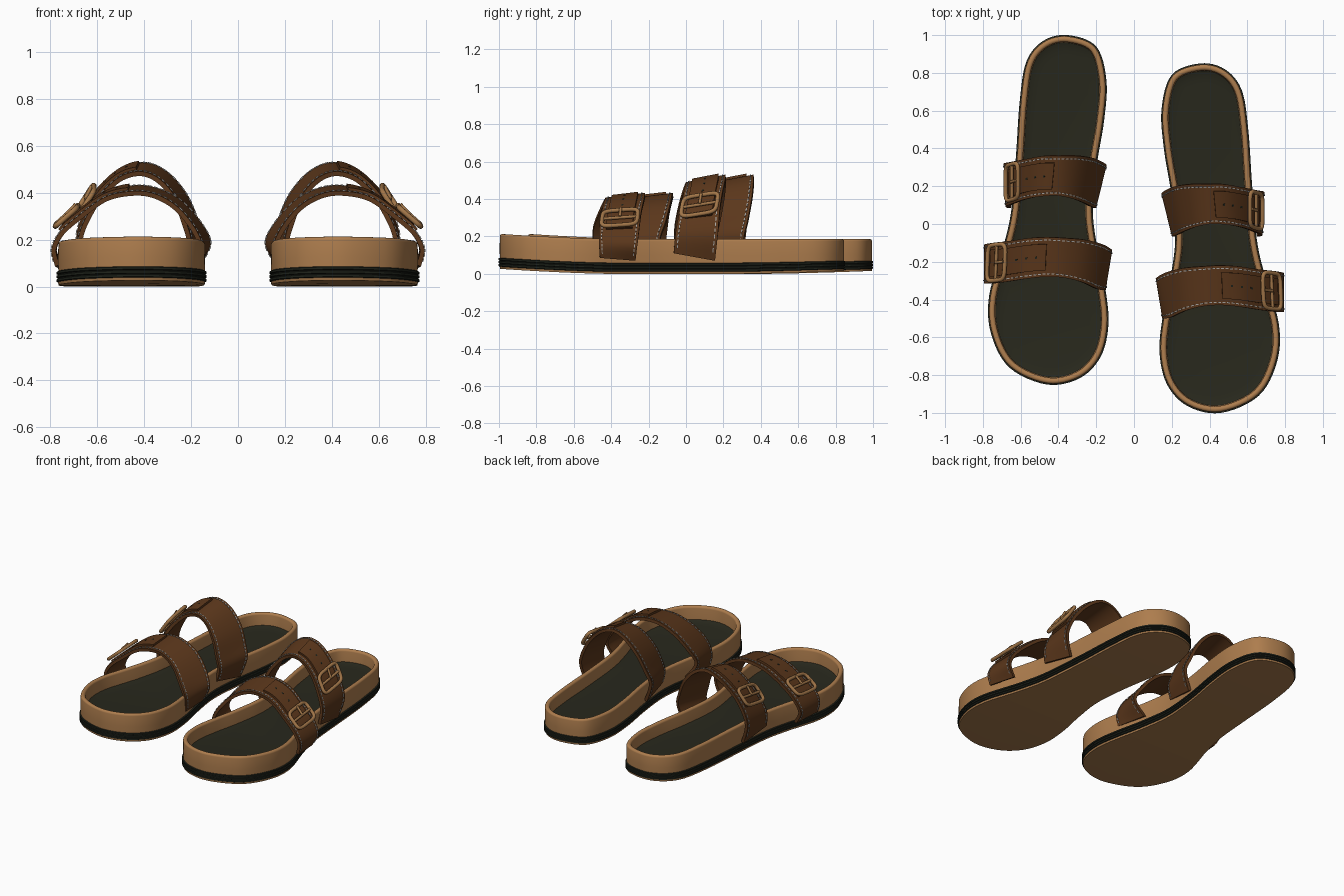
import bpy
import bmesh
import math
from mathutils import Vector

cube = bpy.data.objects.get("Cube")
if cube:
    bpy.data.objects.remove(cube, do_unlink=True)


def material(name, rgb):
    mat = bpy.data.materials.new(name)
    mat.use_nodes = True
    mat.diffuse_color = (*rgb, 1)
    shader = mat.node_tree.nodes["Principled BSDF"]
    shader.inputs["Base Color"].default_value = (*rgb, 1)
    shader.inputs["Roughness"].default_value = 0.7
    return mat


CORK = material("tan cork", (0.42, 0.205, 0.075))
LEATHER = material("brown leather", (0.105, 0.038, 0.011))
FOOTBED = material("dark olive lining", (0.021, 0.021, 0.012))
RUBBER = material("black rubber", (0.014, 0.017, 0.011))
TREAD = material("brown tread", (0.39, 0.195, 0.072))
BRASS = material("aged brass", (0.36, 0.18, 0.065))
THREAD = material("grey thread", (0.40, 0.39, 0.37))

RIGHT_SHIFT = 0.15   # the right sandal stands a little further back


def finish(name, bm, mat):
    """Make the left part and its mirrored right twin."""
    bmesh.ops.recalc_face_normals(bm, faces=bm.faces)
    for side in ("left", "right"):
        if side == "right":
            for v in bm.verts:
                v.co.x = -v.co.x
                v.co.y += RIGHT_SHIFT
            bmesh.ops.reverse_faces(bm, faces=bm.faces)
        mesh = bpy.data.meshes.new(f"{side}_{name}")
        bm.to_mesh(mesh)
        mesh.materials.append(mat)
        obj = bpy.data.objects.new(f"{side}_{name}", mesh)
        bpy.context.collection.objects.link(obj)
        bpy.ops.object.select_all(action="DESELECT")
        obj.select_set(True)
        bpy.context.view_layer.objects.active = obj
        bpy.ops.object.shade_smooth_by_angle(angle=math.radians(40))
    bm.free()


def spline(p0, p1, p2, p3, t):
    return 0.5 * (2 * p1 + (p2 - p0) * t + (2 * p0 - 5 * p1 + 4 * p2 - p3) * t * t
                  + (3 * p1 - p0 - 3 * p2 + p3) * t ** 3)


# ---- Sole: one foot outline, lofted through (inset, height) rings ----
OUTLINE = [Vector(p) for p in (
    (.35, .85), (.48, .82), (.57, .71), (.605, .50), (.625, .21), (.65, -.08),
    (.692, -.27), (.767, -.53), (.757, -.73), (.66, -.91), (.46, -1), (.285, -.965),
    (.175, -.85), (.135, -.68), (.152, -.49), (.192, -.29), (.218, -.08),
    (.197, .16), (.158, .40), (.146, .61), (.20, .79))]
N = len(OUTLINE)
FOOT = [spline(OUTLINE[i - 1], OUTLINE[i], OUTLINE[(i + 1) % N], OUTLINE[(i + 2) % N], k / 6)
        for i in range(N) for k in range(6)]


def inset_foot(d):
    pts = []
    for i, p in enumerate(FOOT):
        t = (FOOT[(i + 1) % len(FOOT)] - FOOT[i - 1]).normalized()
        pts.append(p + Vector((t.y, -t.x)) * d)
    return pts


def lift(y, z):
    """Toe and heel curl up slightly from the ground."""
    toe = max(0, (-y - 0.4) / 0.6) ** 1.5 * 0.027
    heel = max(0, (y - 0.25) / 0.6) ** 1.5 * 0.016 * max(0, 1 - z / 0.19)
    return z + toe + heel


def loft(name, rings, mat, cap_start=False, cap_end=False):
    bm = bmesh.new()
    loops = [[bm.verts.new((p.x, p.y, lift(p.y, z))) for p in inset_foot(d)] for d, z in rings]
    n = len(FOOT)
    for a, b in zip(loops, loops[1:]):
        for i in range(n):
            j = (i + 1) % n
            bm.faces.new((a[i], a[j], b[j], b[i]))
    caps = [bm.faces.new(loop) for loop, on in ((loops[0], cap_start), (loops[-1], cap_end)) if on]
    bmesh.ops.recalc_face_normals(bm, faces=bm.faces)
    bmesh.ops.triangulate(bm, faces=caps)
    finish(name, bm, mat)


loft("tread", [(.008, 0), (.006, .012), (.05, .013)], TREAD, cap_start=True)
ribs = [(.05, .012)]
for k in range(3):
    z = .012 + .016 * k
    ribs += [(.006, z), (0, z + .003), (0, z + .012), (.006, z + .015)]
loft("outsole", ribs + [(.05, .06)], RUBBER)
rounded_rim = [(.022 - .015 * math.cos(a), .173 + .014 * math.sin(a))
               for a in (math.pi * k / 8 for k in range(9))]
loft("midsole", [(.05, .058), (.007, .059), (.006, .10)] + rounded_rim + [(.041, .08)], CORK)
loft("footbed", [(.034, .102), (.05, .096), (.075, .092), (.10, .09)], FOOTBED, cap_end=True)

# ---- Straps: front and back edge paths, from the inner to the outer side ----
FRONT = ([(.155, -.49, .085), (.15, -.50, .17), (.19, -.495, .26), (.27, -.46, .35),
          (.37, -.435, .40), (.47, -.43, .405), (.57, -.44, .38), (.67, -.455, .31),
          (.757, -.465, .235), (.795, -.465, .16), (.78, -.46, .085)],
         [(.18, -.27, .07), (.115, -.29, .18), (.16, -.26, .28), (.25, -.235, .375),
          (.36, -.225, .425), (.46, -.22, .43), (.56, -.225, .40), (.66, -.24, .33),
          (.75, -.25, .245), (.793, -.26, .155), (.75, -.27, .07)])
REAR = ([(.22, -.065, .11), (.20, -.065, .19), (.22, -.06, .27), (.26, -.04, .37),
         (.33, -.015, .455), (.41, 0, .49), (.50, -.005, .47), (.58, -.02, .40),
         (.64, -.04, .31), (.68, -.057, .21), (.67, -.065, .11)],
        [(.19, .15, .07), (.145, .16, .20), (.17, .18, .29), (.22, .20, .40),
         (.30, .21, .49), (.39, .21, .53), (.48, .21, .51), (.57, .195, .44),
         (.645, .18, .34), (.69, .17, .21), (.65, .155, .07)])


def edge_point(path, u):
    last = len(path) - 1
    s = min(max(u, 0), 1) * last
    i = min(int(s), last - 1)
    ctrl = [Vector(path[min(max(i + k, 0), last)]) for k in (-1, 0, 1, 2)]
    return spline(*ctrl, s - i)


def surface(strap, u, v):
    """Point, along, across and outward directions on a strap."""
    a, b = (edge_point(p, u) for p in strap)
    lo, hi = max(u - .01, 0), min(u + .01, 1)
    along = sum(((edge_point(p, hi) - edge_point(p, lo)) for p in strap), Vector()).normalized()
    across = (b - a).normalized()
    return a.lerp(b, v), along, across, along.cross(across).normalized()


def slab(bm, strap, u0, u1, v0, v1, low, high, nu=1, nv=1):
    """Closed piece that follows the strap between two heights above it."""
    def sheet(h):
        rows = []
        for i in range(nu + 1):
            row = []
            for j in range(nv + 1):
                p, _, _, n = surface(strap, u0 + (u1 - u0) * i / nu, v0 + (v1 - v0) * j / nv)
                row.append(bm.verts.new(p + n * h))
            rows.append(row)
        return rows
    bottom, top = sheet(low), sheet(high)
    for s in (bottom, top):
        for i in range(nu):
            for j in range(nv):
                bm.faces.new((s[i][j], s[i + 1][j], s[i + 1][j + 1], s[i][j + 1]))

    def rim(s):
        return (s[0] + [r[-1] for r in s[1:]] + s[-1][-2::-1] + [r[0] for r in s[-2:0:-1]])
    lower, upper = rim(bottom), rim(top)
    for i in range(len(lower)):
        bm.faces.new((lower[i - 1], lower[i], upper[i], upper[i - 1]))


def tube(bm, pts, radius, up, closed=False, sides=10):
    n, loops = len(pts), []
    for i, p in enumerate(pts):
        ahead = pts[(i + 1) % n] if closed else pts[min(i + 1, n - 1)]
        behind = pts[i - 1] if closed else pts[max(i - 1, 0)]
        side = (ahead - behind).normalized().cross(up).normalized()
        angles = [math.tau * k / sides for k in range(sides)]
        loops.append([bm.verts.new(p + (side * math.cos(a) + up * math.sin(a)) * radius)
                      for a in angles])
    for i in range(n if closed else n - 1):
        a, b = loops[i], loops[(i + 1) % n]
        for k in range(sides):
            bm.faces.new((a[k - 1], a[k], b[k], b[k - 1]))
    if not closed:
        bm.faces.new(loops[0])
        bm.faces.new(loops[-1])


def make_strap(label, strap, tongue_start, buckle_u):
    # leather band
    bm = bmesh.new()
    slab(bm, strap, 0, 1, 0, 1, -.02, 0, 50, 4)
    finish(f"{label}_strap", bm, LEATHER)

    # overlapping tongue that runs into the buckle
    bm = bmesh.new()
    slab(bm, strap, tongue_start, buckle_u + .05, .17, .83, -.002, .013, 18, 3)
    finish(f"{label}_strap_tongue", bm, LEATHER)

    # punched holes
    bm = bmesh.new()
    for k in (1, 2, 3):
        u = tongue_start + .05 * k
        slab(bm, strap, u - .005, u + .005, .475, .525, .011, .0145)
    finish(f"{label}_strap_holes", bm, RUBBER)

    # dashed stitching along both edges
    bm = bmesh.new()
    for v in (.06, .915):
        for k in range(40):
            u = .03 + .94 * k / 40
            slab(bm, strap, u, u + .015, v, v + .025, -.001, .004)
    finish(f"{label}_strap_stitching", bm, THREAD)

    # buckle frame, centre bar and prong
    p, along, across, up = surface(strap, buckle_u, .5)
    p = p + up * .027
    half_long, half_wide = .062, .095

    def squircle(c):
        return math.copysign(abs(c) ** .4, c)
    frame = [p + along * half_long * squircle(math.cos(a)) + across * half_wide * squircle(math.sin(a))
             for a in (math.tau * (k + .5) / 48 for k in range(48))]
    bm = bmesh.new()
    tube(bm, frame, .0115, up, closed=True)
    tube(bm, [p - across * half_wide, p + across * half_wide], .009, up)
    tube(bm, [p + up * .006, p - along * half_long + up * .012], .008, up)
    finish(f"{label}_buckle", bm, BRASS)


make_strap("front", FRONT, .5, .75)
make_strap("rear", REAR, .53, .77)
